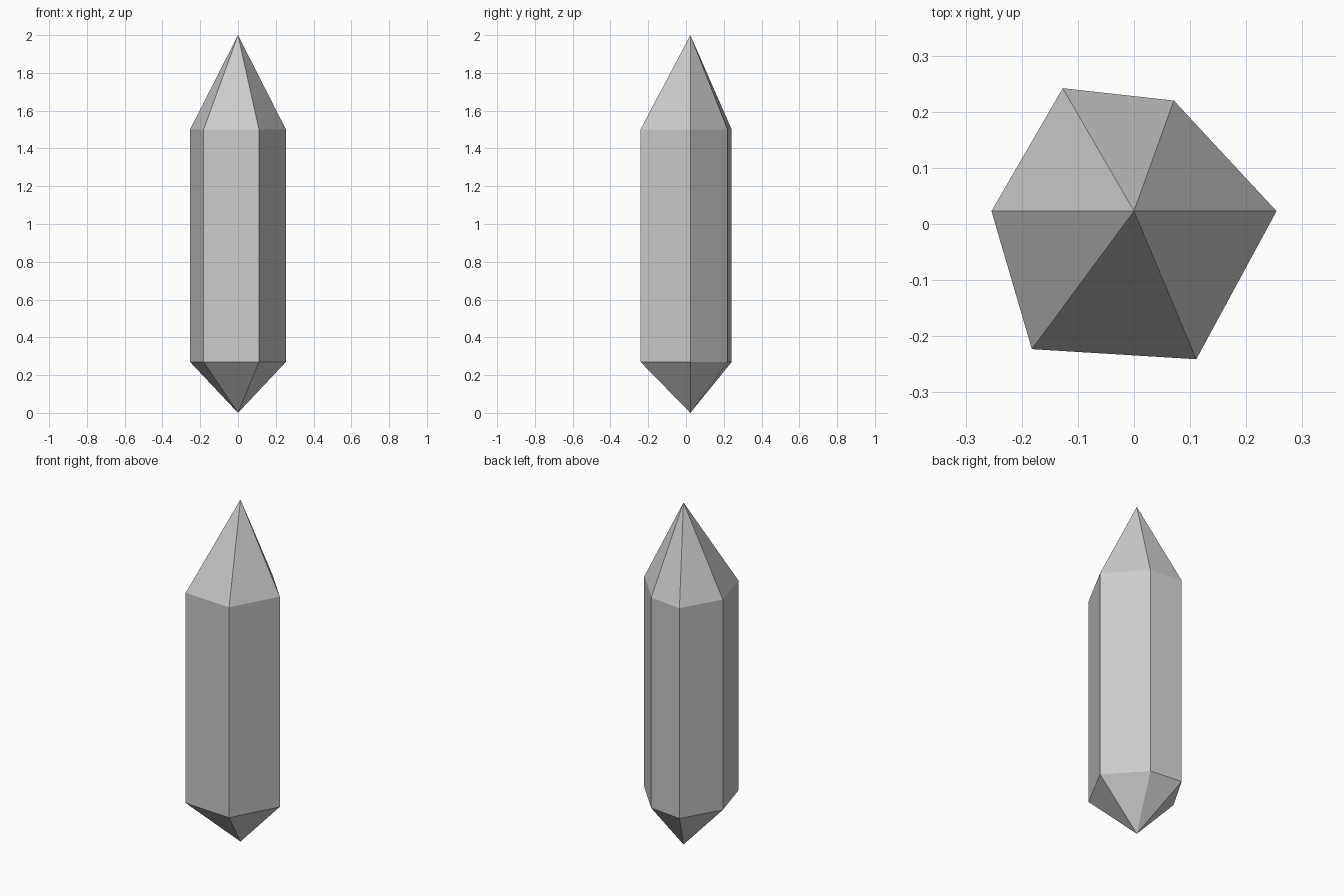
import bpy, bmesh

if "Cube" in bpy.data.objects:
    bpy.data.objects.remove(bpy.data.objects["Cube"])

# Irregular six-sided cross-section (x, y), counter-clockwise
OUTLINE = [(0.254, 0.023), (0.071, 0.22), (-0.127, 0.242),
           (-0.254, 0.023), (-0.182, -0.223), (0.111, -0.241)]
TIP_XY = (0.0, 0.023)
Z_LOW, Z_HIGH, Z_TOP = 0.27, 1.5, 2.0

bm = bmesh.new()
low = [bm.verts.new((x, y, Z_LOW)) for x, y in OUTLINE]
high = [bm.verts.new((x, y, Z_HIGH)) for x, y in OUTLINE]
bottom_tip = bm.verts.new((*TIP_XY, 0.0))
top_tip = bm.verts.new((*TIP_XY, Z_TOP))

# Each side: lower facet, tall wall, upper facet
n = len(OUTLINE)
for i in range(n):
    j = (i + 1) % n
    bm.faces.new((bottom_tip, low[j], low[i]))
    bm.faces.new((low[i], low[j], high[j], high[i]))
    bm.faces.new((high[i], high[j], top_tip))

mesh = bpy.data.meshes.new("crystal")
bm.to_mesh(mesh)
bm.free()
crystal = bpy.data.objects.new("crystal", mesh)
bpy.context.collection.objects.link(crystal)
